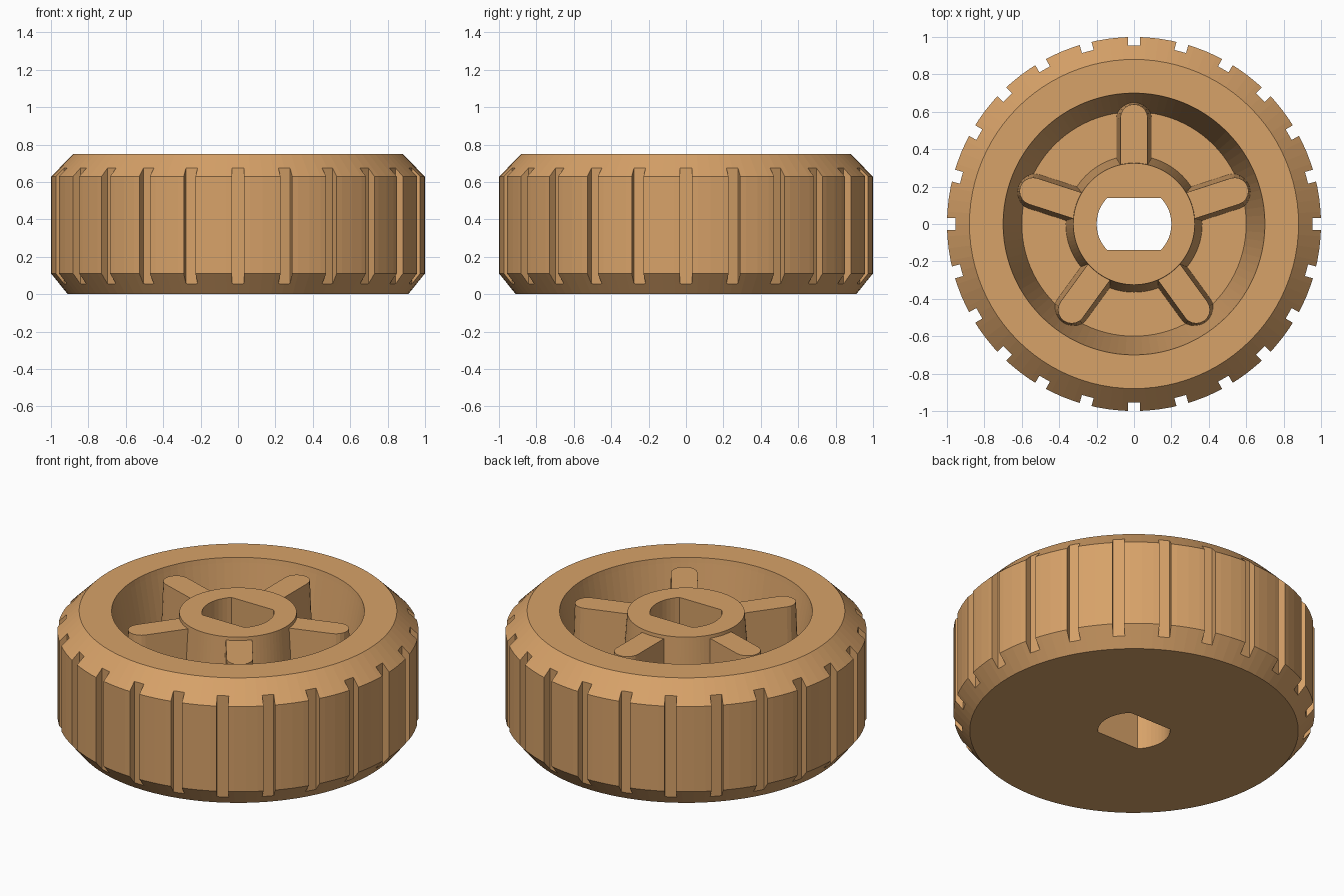
import bpy, bmesh, math
from mathutils import Matrix, Vector

if "Cube" in bpy.data.objects:
    bpy.data.objects.remove(bpy.data.objects["Cube"])

SEGMENTS = 96
GROOVES = 24
SPOKES = 5

tan = bpy.data.materials.new("tan plastic")
tan.diffuse_color = (0.68, 0.36, 0.14, 1.0)
tan.use_nodes = True
tan.node_tree.nodes["Principled BSDF"].inputs["Base Color"].default_value = tan.diffuse_color


def make_object(name, bm):
    bmesh.ops.recalc_face_normals(bm, faces=bm.faces)
    mesh = bpy.data.meshes.new(name)
    bm.to_mesh(mesh)
    bm.free()
    mesh.materials.append(tan)
    obj = bpy.data.objects.new(name, mesh)
    bpy.context.collection.objects.link(obj)
    return obj


def loft(bm, lower, upper):
    """Closed solid between two matching outlines."""
    a = [bm.verts.new(p) for p in lower]
    b = [bm.verts.new(p) for p in upper]
    n = len(a)
    bm.faces.new(a[::-1])
    bm.faces.new(b)
    for i in range(n):
        j = (i + 1) % n
        bm.faces.new((a[i], a[j], b[j], b[i]))


def cut(target, cutter):
    mod = target.modifiers.new("cut", 'BOOLEAN')
    mod.operation = 'DIFFERENCE'
    mod.solver = 'EXACT'
    mod.object = cutter
    bpy.context.view_layer.objects.active = target
    bpy.ops.object.modifier_apply(modifier=mod.name)
    bpy.data.objects.remove(cutter)


# Wheel body: tread, rim, dished web and hub as one turned profile
profile = [(0.91, 0.0), (1.0, 0.11), (1.0, 0.63), (0.88, 0.75), (0.70, 0.75),
           (0.695, 0.72), (0.60, 0.20), (0.365, 0.20), (0.325, 0.74)]
bm = bmesh.new()
rings = []
for r, z in profile:
    rings.append([bm.verts.new((r * math.cos(math.tau * i / SEGMENTS),
                                r * math.sin(math.tau * i / SEGMENTS), z))
                  for i in range(SEGMENTS)])
for a, b in zip(rings, rings[1:]):
    for i in range(SEGMENTS):
        j = (i + 1) % SEGMENTS
        bm.faces.new((a[i], a[j], b[j], b[i]))
bm.faces.new(rings[0][::-1])
bm.faces.new(rings[-1])
wheel = make_object("wheel_body", bm)

# Tread grooves
bm = bmesh.new()
for k in range(GROOVES):
    turn = Matrix.Rotation(math.tau * k / GROOVES, 4, 'Z')
    outline = [(0.955, -0.0325), (1.1, -0.0325), (1.1, 0.0325), (0.955, 0.0325)]
    loft(bm, [turn @ Vector((x, y, -0.1)) for x, y in outline],
         [turn @ Vector((x, y, 0.9)) for x, y in outline])
cut(wheel, make_object("groove_cutter", bm))

# Axle hole: round with two flats
flat = math.asin(0.14 / 0.2)
arc = [-flat + 2 * flat * i / 12 for i in range(13)]
outline = [(0.2 * math.cos(t), 0.2 * math.sin(t))
           for t in arc + [t + math.pi for t in arc]]
bm = bmesh.new()
loft(bm, [(x, y, -0.1) for x, y in outline], [(x, y, 0.9) for x, y in outline])
cut(wheel, make_object("axle_cutter", bm))


# Spokes: tapered ribs with rounded outer ends
def rib_outline(half, end, z, turn):
    pts = [(0.28, -half)]
    pts += [(end - half + half * math.cos(t), half * math.sin(t))
            for t in (-math.pi / 2 + math.pi * i / 10 for i in range(11))]
    pts.append((0.28, half))
    return [turn @ Vector((x, y, z)) for x, y in pts]


for k in range(SPOKES):
    turn = Matrix.Rotation(math.pi / 2 + math.tau * k / SPOKES, 4, 'Z')
    bm = bmesh.new()
    loft(bm, rib_outline(0.097, 0.66, 0.15, turn), rib_outline(0.073, 0.64, 0.72, turn))
    make_object("spoke_%d" % (k + 1), bm)
